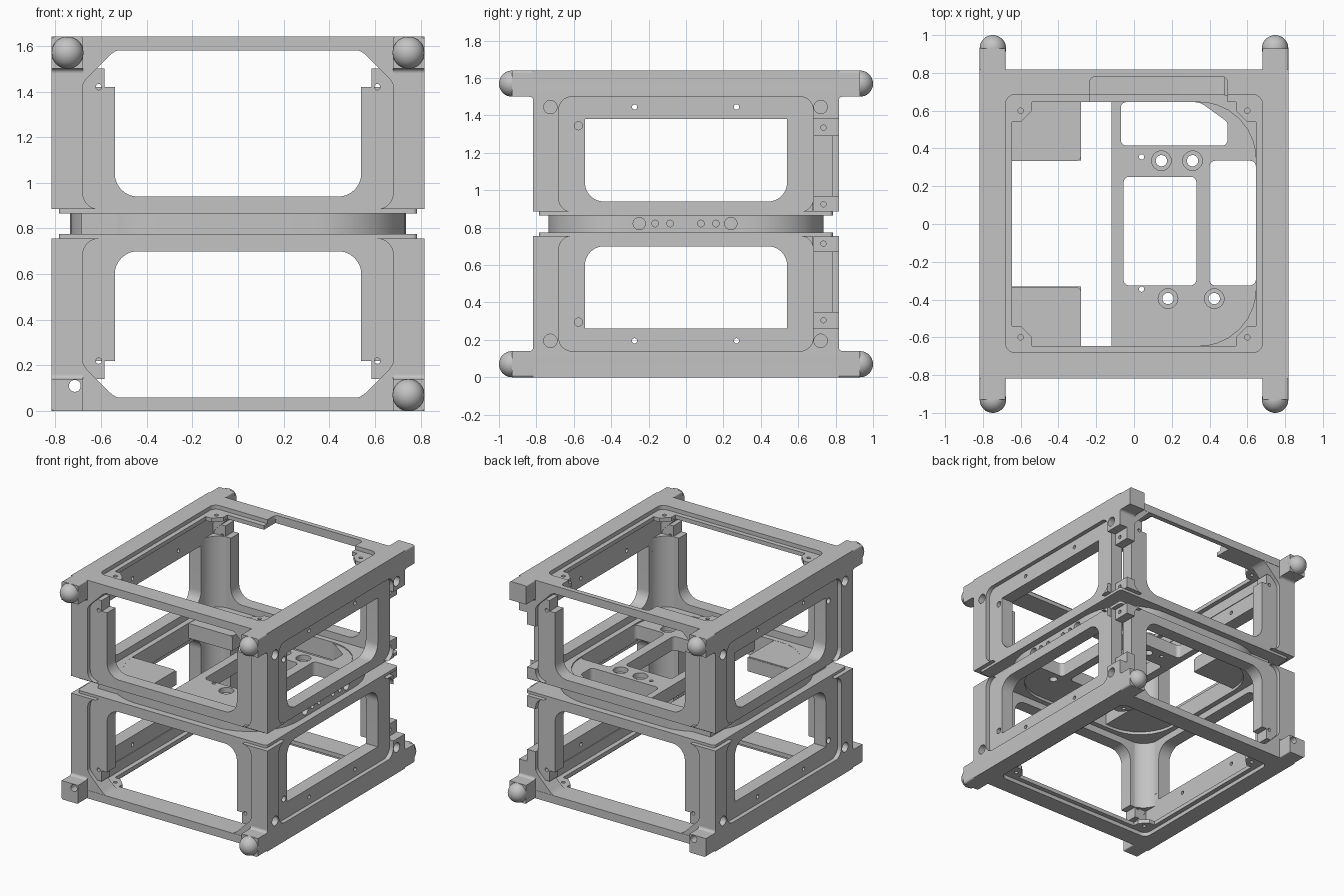
import bpy, bmesh, math
from mathutils import Vector

if "Cube" in bpy.data.objects:
    bpy.data.objects.remove(bpy.data.objects["Cube"], do_unlink=True)

grey = bpy.data.materials.new("satin grey metal")
grey.use_nodes = True
grey.diffuse_color = (0.55, 0.55, 0.55, 1)
grey.node_tree.nodes["Principled BSDF"].inputs["Base Color"].default_value = (0.55, 0.55, 0.55, 1)

MID = 0.82      # half height, also the mirror plane in z
OUT = 0.817     # outer half width of posts and rails
POST = 0.68     # inner face of posts and rails
WALL = 0.685    # inner face of the panels
SKIN = 0.785    # outer face of the panels
WIN = 0.54      # half width of the windows
BORE = 0.645    # half width of the ledges and waist opening


def fillet(points, n=8):
    """Polygon from (u, v) or (u, v, radius) corners."""
    out = []
    for i, c in enumerate(points):
        p = Vector(c[:2])
        if len(c) == 2:
            out.append(p)
            continue
        a = (Vector(points[i - 1][:2]) - p).normalized()
        b = (Vector(points[(i + 1) % len(points)][:2]) - p).normalized()
        half = a.angle(b) / 2
        centre = p + (a + b).normalized() * c[2] / math.sin(half)
        start = p + a * c[2] / math.tan(half) - centre
        end = p + b * c[2] / math.tan(half) - centre
        for k in range(n + 1):
            t = k / n
            out.append(centre + (start * (1 - t) + end * t).normalized() * c[2])
    return out


def rect(u0, u1, v0, v1, r=0, low=None):
    low = r if low is None else low
    corner = lambda u, v, q: (u, v, q) if q else (u, v)
    return fillet([corner(u0, v0, low), corner(u1, v0, low), corner(u1, v1, r), corner(u0, v1, r)])


def square(h, r):
    return rect(-h, h, -h, h, r)


def circle(u, v, r, n=20):
    return [Vector((u + r * math.cos(k * math.tau / n), v + r * math.sin(k * math.tau / n))) for k in range(n)]


def web(u, v, du, dv, n=8):
    """Concave fillet filling the inside corner at (u, v) towards (du, dv)."""
    arc = [(u + du * (1 - math.sin(k / n * math.pi / 2)), v + dv * (1 - math.cos(k / n * math.pi / 2)))
           for k in range(n + 1)]
    return [(u, v)] + arc


def finish(name, bm, smooth=True):
    mesh = bpy.data.meshes.new(name)
    bmesh.ops.recalc_face_normals(bm, faces=bm.faces)
    bm.to_mesh(mesh)
    bm.free()
    mesh.materials.append(grey)
    ob = bpy.data.objects.new(name, mesh)
    bpy.context.collection.objects.link(ob)
    if smooth:
        bpy.ops.object.select_all(action='DESELECT')
        ob.select_set(True)
        bpy.context.view_layer.objects.active = ob
        bpy.ops.object.shade_smooth_by_angle(angle=math.radians(30))
    return ob


def plate(name, outline, holes, axis, a, b, mirror=""):
    """Flat outline with holes, thickened from a to b along axis, mirrored about the centre."""
    curve = bpy.data.curves.new("outline", 'CURVE')
    curve.dimensions, curve.fill_mode, curve.extrude = '2D', 'BOTH', abs(b - a) / 2
    for loop in [outline] + holes:
        s = curve.splines.new('POLY')
        s.points.add(len(loop) - 1)
        for pt, p in zip(s.points, loop):
            pt.co = (p[0], p[1], 0, 1)
        s.use_cyclic_u = True
    tmp = bpy.data.objects.new("outline", curve)
    mesh = bpy.data.meshes.new_from_object(tmp)
    bm = bmesh.new()
    bm.from_mesh(mesh)
    bpy.data.objects.remove(tmp)
    bpy.data.curves.remove(curve)
    bpy.data.meshes.remove(mesh)
    bmesh.ops.remove_doubles(bm, verts=bm.verts, dist=1e-5)
    for v in bm.verts:
        u, w, d = v.co.x, v.co.y, v.co.z + (a + b) / 2
        v.co = {"x": (d, u, w), "y": (u, d, w), "z": (u, w, d)}[axis]
    for m in mirror:
        i = "xyz".index(m)
        copy = bmesh.ops.duplicate(bm, geom=bm.verts[:] + bm.edges[:] + bm.faces[:])
        for g in copy["geom"]:
            if isinstance(g, bmesh.types.BMVert):
                g.co[i] = (2 * MID if m == "z" else 0) - g.co[i]
    return finish(name, bm)


# Top and bottom rims; the top one has a relief at the back
notched = fillet([(-POST, -POST, .05), (POST, -POST, .05), (POST, WALL, .05), (.495, WALL),
                  (.495, .78, .03), (-.235, .78, .03), (-.235, WALL), (-POST, WALL, .05)])
plate("top_rim", square(OUT, 0), [notched], "z", 1.61, 1.64)
plate("bottom_rim", square(OUT, 0), [square(POST, .05)], "z", 0, .03)

# Recessed ledges below the rims, with corner pads for screws
holes = [circle(x * .6, y * .6, .014) for x in (-1, 1) for y in (-1, 1)]
quarter = [(BORE, WIN), (.6, WIN), (WIN, .6), (WIN, BORE)]
corner_pads = lambda sx, sy: [(sx * u, sy * v) for u, v in (quarter if sx == sy else quarter[::-1])]
front_half = corner_pads(-1, -1) + corner_pads(1, -1)
back_left = corner_pads(1, 1)
relief = [(.495, BORE), (.495, .78), (-.235, .78), (-.235, BORE)]
plate("top_ledge", square(OUT, 0), [front_half + back_left + relief + corner_pads(-1, 1)] + holes, "z", 1.58, 1.61)
plate("bottom_ledge", square(OUT, 0), [front_half + back_left + corner_pads(-1, 1)] + holes, "z", .03, .06)

# Long corner rails, one of them drilled lengthwise
for sx in (-1, 1):
    for top in (0, 1):
        z = 1.64 * top
        inner = 1.5 if top else .14
        section = fillet([(sx * POST, z, .008), (sx * OUT, z, .014), (sx * OUT, inner), (sx * POST, inner)])
        drilled = sx < 0 and not top
        plate("corner_rail", section, [circle(-.715, .11, .026)] if drilled else [], "y", -.93, .93)

# Ball ends on five of the rail tips
for x, y, z in ((-1, -1, 1), (1, -1, 1), (1, -1, 0), (-1, 1, 1), (1, 1, 0)):
    bm = bmesh.new()
    bmesh.ops.create_uvsphere(bm, u_segments=32, v_segments=16, radius=.07)
    bmesh.ops.translate(bm, verts=bm.verts, vec=(x * .747, y * .93, MID + (2 * z - 1) * .75))
    finish("ball_end", bm)

# Upright posts; the back post on the +x side is stepped and slotted
screw = circle(-.725, 1.445, .036)
post = rect(-OUT, -POST, .885, 1.5)
plate("front_post", post, [screw], "x", POST, OUT, "xz")
plate("back_post", [(-u, v) for u, v in post], [[(-u, v) for u, v in screw]], "x", -OUT, -POST, "z")
plate("stepped_post_top", rect(POST, OUT, 1.38, 1.5), [circle(.72, 1.445, .036)], "x", POST, OUT, "z")
plate("stepped_post_pads", rect(POST, OUT, 1.29, 1.38), [circle(.735, 1.335, .014)], "x", POST, .75, "z")
plate("stepped_post_pads", rect(POST, OUT, .885, .97), [circle(.735, .925, .014)], "x", POST, .75, "z")

# Front and back panels, open at the top, with stepped screw tabs
u_shape = fillet([(-POST, .885), (POST, .885), (POST, 1.5), (.585, 1.5), (.585, 1.42), (WIN, 1.42), (WIN, .94, .1),
                  (-WIN, .94, .1), (-WIN, 1.42), (-.585, 1.42), (-.585, 1.5), (-POST, 1.5)])
plate("front_back_panel", u_shape, [circle(x, 1.42, .013) for x in (-.61, .61)], "y", WALL, SKIN, "yz")

# Side panels with a closed window
window = rect(-WIN, WIN, .94, 1.38, low=.1)
side_holes = [circle(-.275, 1.445, .014), circle(.27, 1.445, .014), circle(-.575, 1.345, .022)]
plate("side_panel", rect(-WALL, WALL, .885, 1.5), [window] + side_holes, "x", WALL, SKIN, "xz")

# Concave inner corner columns, interrupted behind the slotted post
for sx in (-1, 1):
    for sy in (-1, 1):
        plan = [(sx * u, sy * v) for u, v in web(WALL + .005, WALL + .005, WIN - WALL, WIN - WALL)]
        for z0, z1 in ((.885, .97), (1.29, 1.42)) if sx + sy == 2 else ((.885, 1.42),):
            plate("corner_column", plan, [], "z", z0, z1, "z")

# Rounded chamfer gussets between posts and rims, and fillets framing the panel recesses
plate("rim_gusset", fillet([(POST + .01, 1.38), (POST, 1.44, .1), (.54, 1.58, .1), (.48, 1.59), (POST + .01, 1.59)]),
      [], "y", POST, OUT - .002, "xyz")
plate("front_recess_fillet", web(POST, .885, -.07, .07), [], "y", SKIN - .01, OUT, "xyz")
for v, dv in ((.885, .07), (1.5, -.07)):
    plate("side_recess_fillet", web(POST, v, -.07, dv), [], "x", SKIN - .01, OUT, "xyz")

# Small fillets where the rails leave the body
plate("rail_root_fillet", web(OUT, 1.5, .02, -.02), [], "x", POST, OUT, "xyz")

# Thin flanges facing the waist gap
plate("waist_flange", square(SKIN, .02), [square(BORE, .3)], "z", .865, .887, "z")

# Waist ring joining both halves, drilled on its sides
ring = plate("waist_ring", square(.735, .4), [square(BORE, .3)], "z", .773, .866)
bm = bmesh.new()
for y, r in ((-.25, .033), (.24, .033), (-.165, .018), (-.085, .018), (.08, .018), (.16, .018), (-.03, -.03)):
    made = bmesh.ops.create_cone(bm, cap_ends=True, segments=16, radius1=abs(r), radius2=abs(r), depth=.3)
    for v in made["verts"]:
        v.co = (v.co.z + (.7 if r > 0 else -.7), v.co.x + y, v.co.y + .822)
cutter = finish("ring_drill", bm, False)
cutter.hide_render = True
mod = ring.modifiers.new("drill", 'BOOLEAN')
mod.operation, mod.object, mod.solver = 'DIFFERENCE', cutter, 'EXACT'
bpy.context.view_layer.objects.active = ring
bpy.ops.object.modifier_apply(modifier=mod.name)
bpy.data.objects.remove(cutter, do_unlink=True)

# Inner deck, square on the -x side, with windows and counterbored holes
deck = fillet([(-.65, -.65), (.65, -.65, .3), (.65, .65, .3), (-.65, .65)])
deck_windows = [
    fillet([(-.645, -.33), (-.28, -.33), (-.28, -.645), (-.12, -.645), (-.12, .645), (-.28, .645),
            (-.28, .335), (-.645, .335)]),
    fillet([(-.07, .415, .03), (.495, .415, .03), (.495, .54, .03), (.35, .645, .1), (-.07, .645, .03)]),
    rect(-.055, .33, -.325, .25, .03),
    rect(.4, .645, -.325, .335, .03),
]
small = [circle(.04, y, .014) for y in (.355, -.345)]
for name, r, z0, z1 in (("deck_lower", .03, .775, .84), ("deck_upper", .052, .84, .878)):
    bores = [circle(x, y, r) for x, y in ((.145, .335), (.31, .335), (.18, -.395), (.425, -.395))]
    plate(name, deck, deck_windows + small + bores, "z", z0, z1)

# Square corner blocks beside the open bay
for s in (-1, 1):
    block = [(-WALL, s * .333), (-.28, s * .333, .03), (-.28, s * WALL), (-WALL, s * WALL)]
    plate("corner_block", fillet(block), [], "z", .775, .886)
